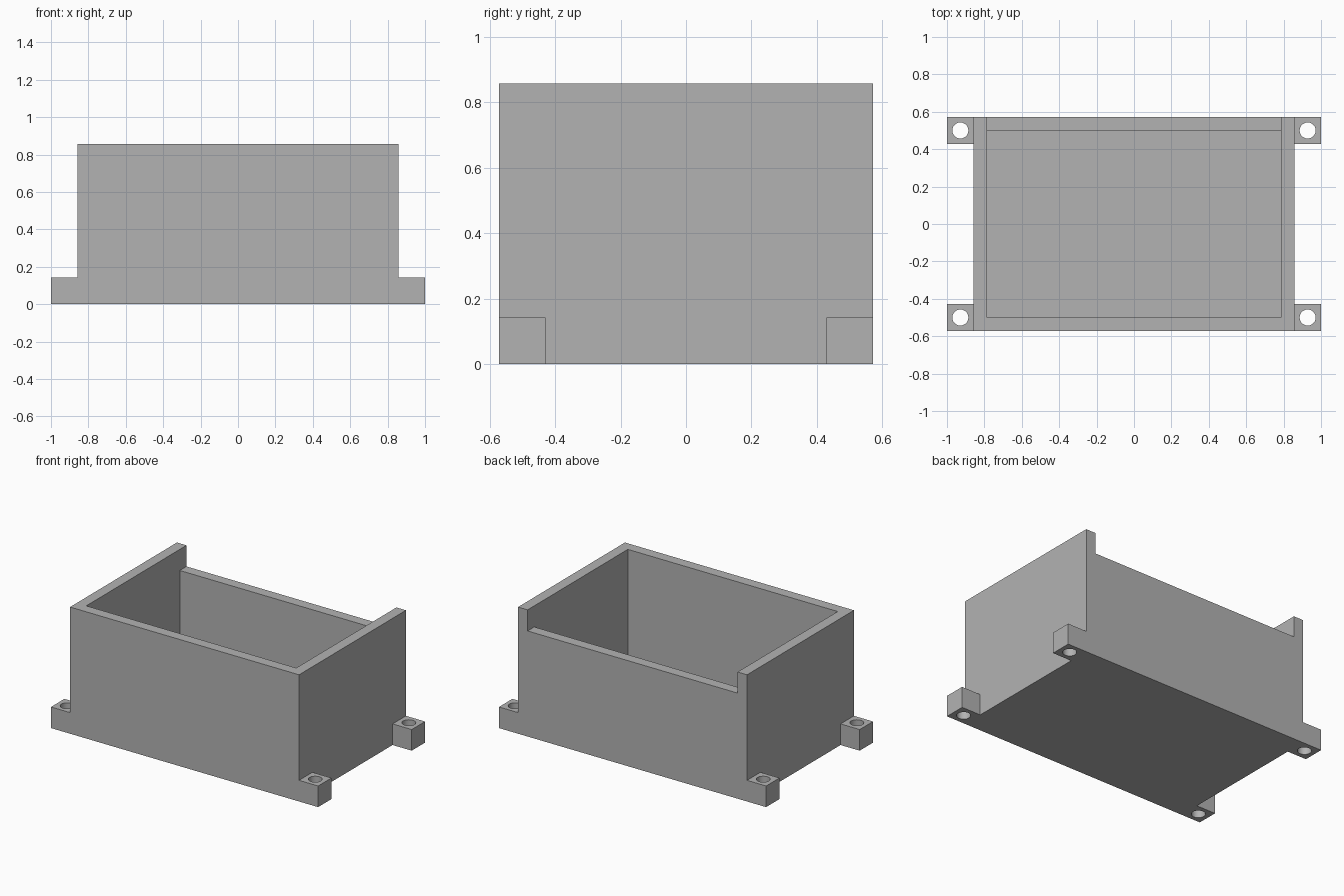
import bpy
import bmesh
from mathutils import Matrix, Vector

if "Cube" in bpy.data.objects:
    bpy.data.objects.remove(bpy.data.objects["Cube"], do_unlink=True)

U = 1 / 14                      # wall thickness, the module for every size
WIDTH, DEPTH, HEIGHT = 24 * U, 16 * U, 12 * U
LUG = 2 * U
HOLE_RADIUS = 0.6 * U

grey = bpy.data.materials.new("plain_grey")
grey.use_nodes = True
colour = (0.45, 0.45, 0.45, 1)
grey.diffuse_color = colour
grey.node_tree.nodes["Principled BSDF"].inputs["Base Color"].default_value = colour


def make_object(name, bm):
    mesh = bpy.data.meshes.new(name)
    bm.to_mesh(mesh)
    bm.free()
    mesh.materials.append(grey)
    obj = bpy.data.objects.new(name, mesh)
    bpy.context.collection.objects.link(obj)
    return obj


def box(name, low, high):
    low, high = Vector(low), Vector(high)
    bm = bmesh.new()
    place = Matrix.Translation((low + high) / 2) @ Matrix.Diagonal((*(high - low), 1))
    bmesh.ops.create_cube(bm, size=1, matrix=place)
    return make_object(name, bm)


def post(name, x, y):
    bm = bmesh.new()
    bmesh.ops.create_cone(bm, cap_ends=True, segments=48, radius1=HOLE_RADIUS,
                          radius2=HOLE_RADIUS, depth=1, matrix=Matrix.Translation((x, y, 0)))
    return make_object(name, bm)


def combine(target, tool, operation):
    tool.hide_render = True
    mod = target.modifiers.new(operation.lower(), "BOOLEAN")
    mod.operation = operation
    mod.solver = "EXACT"
    mod.object = tool
    bpy.context.view_layer.objects.active = target
    bpy.ops.object.modifier_apply(modifier=mod.name)
    bpy.data.objects.remove(tool, do_unlink=True)


# Outer block of the tray
x, y = WIDTH / 2, DEPTH / 2
tray = box("open_box", (-x, -y, 0), (x, y, HEIGHT))

# Mounting lugs flush with the front and back, as one bar across each end
for name, y0, y1 in (("front_lugs", -y, -y + LUG), ("back_lugs", y - LUG, y)):
    combine(tray, box(name, (-x - LUG + U / 2 - U / 2, y0, 0), (x + LUG, y1, LUG)), "UNION")

# Cavity, and the lowered top of the back wall
combine(tray, box("cavity", (U - x, U - y, U), (x - U, y - U, HEIGHT + U)), "DIFFERENCE")
combine(tray, box("back_notch", (U - x, y - 2 * U, HEIGHT - LUG),
                  (x - U, y + U, HEIGHT + U)), "DIFFERENCE")

# Screw holes through the lugs
for side in (-1, 1):
    for end in (-1, 1):
        combine(tray, post("screw_hole", side * (x + U), end * (y - U)), "DIFFERENCE")

# Smooth the round holes, keep the box edges sharp
bpy.ops.object.select_all(action="DESELECT")
tray.select_set(True)
bpy.context.view_layer.objects.active = tray
bpy.ops.object.shade_smooth_by_angle(angle=0.5)
